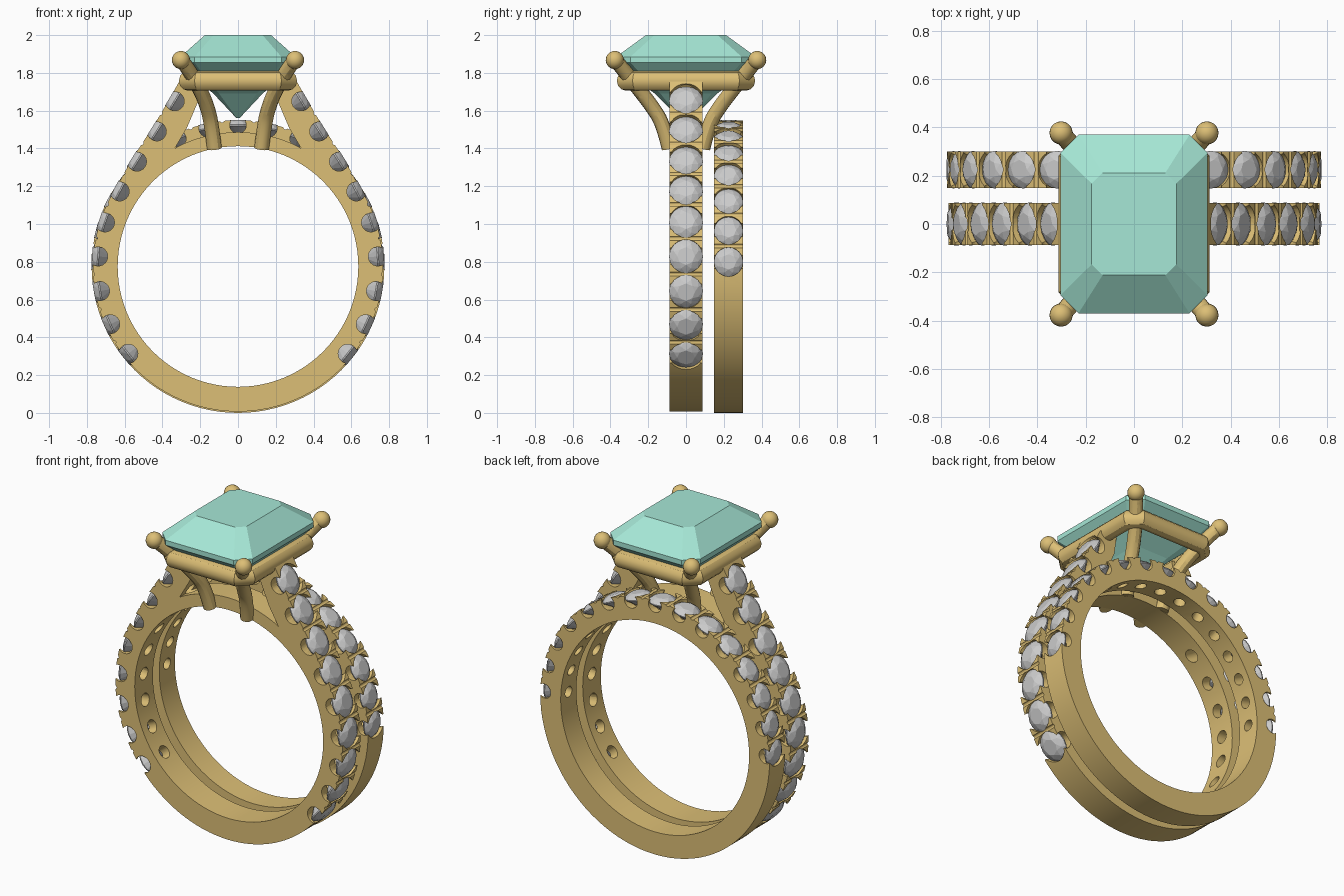
import bpy, bmesh
from math import sin, cos, radians, pi
from mathutils import Vector, Matrix

if "Cube" in bpy.data.objects:
    bpy.data.objects.remove(bpy.data.objects["Cube"])

CZ, RIN = 0.775, 0.637          # finger hole centre height and radius


def material(name, col):
    m = bpy.data.materials.new(name)
    m.diffuse_color = (*col, 1)
    m.use_nodes = True
    m.node_tree.nodes["Principled BSDF"].inputs["Base Color"].default_value = m.diffuse_color
    return m


GOLD = material("gold", (0.72, 0.52, 0.18))
TEAL = material("teal_gem", (0.38, 0.80, 0.67))


def make(name, bm, mat=None, smooth=False):
    me = bpy.data.meshes.new(name)
    bm.to_mesh(me)
    bm.free()
    ob = bpy.data.objects.new(name, me)
    bpy.context.collection.objects.link(ob)
    if mat:
        me.materials.append(mat)
    if smooth:
        shade(ob)
    return ob


def activate(ob):
    bpy.ops.object.select_all(action='DESELECT')
    ob.select_set(True)
    bpy.context.view_layer.objects.active = ob


def shade(ob):
    activate(ob)
    bpy.ops.object.shade_smooth_by_angle(angle=radians(30))


def loft(rings):
    """Closed solid through rings of equal point count."""
    bm = bmesh.new()
    vs = [[bm.verts.new(p) for p in r] for r in rings]
    n = len(vs[0])
    for a, b in zip(vs, vs[1:]):
        for i in range(n):
            bm.faces.new((a[i], a[(i + 1) % n], b[(i + 1) % n], b[i]))
    bm.faces.new(vs[0])
    bm.faces.new(vs[-1])
    bmesh.ops.recalc_face_normals(bm, faces=bm.faces)
    return bm


def circle(r, h, n, off=0.0):
    return [(r * cos(2 * pi * (i + off) / n), r * sin(2 * pi * (i + off) / n), h) for i in range(n)]


def scatter(name, template, mats, mat=None):
    """One object holding a copy of the template at each matrix."""
    tmp = bpy.data.meshes.new("tmp")
    template.to_mesh(tmp)
    template.free()
    bm = bmesh.new()
    for M in mats:
        c = tmp.copy()
        c.transform(M)
        bm.from_mesh(c)
        bpy.data.meshes.remove(c)
    bpy.data.meshes.remove(tmp)
    return make(name, bm, mat)


def arc(r, a0, a1, n):
    return [(r * cos(radians(a0 + (a1 - a0) * i / n)), CZ + r * sin(radians(a0 + (a1 - a0) * i / n)))
            for i in range(n + 1)]


def plate(name, outline, y, half):
    """Extruded xz outline with the finger hole in it."""
    bm = bmesh.new()
    for loop in (outline, arc(RIN, 0, 360, 96)[:-1]):
        vs = [bm.verts.new((x, y - half, z)) for x, z in loop]
        for i in range(len(vs)):
            bm.edges.new((vs[i - 1], vs[i]))
    bmesh.ops.triangle_fill(bm, use_beauty=True, edges=bm.edges[:])
    ext = bmesh.ops.extrude_face_region(bm, geom=bm.faces[:])
    bmesh.ops.translate(bm, vec=(0, 2 * half, 0),
                        verts=[g for g in ext["geom"] if isinstance(g, bmesh.types.BMVert)])
    bmesh.ops.recalc_face_normals(bm, faces=bm.faces)
    return make(name, bm, GOLD)


def frame(p, n, y):
    n = Vector((n[0], 0, n[1])).normalized()
    Y = Vector((0, 1, 0))
    return Matrix.Translation((p[0], y, p[1])) @ Matrix((Y.cross(n), Y, n)).transposed().to_4x4()


def brilliant(r):
    bm = bmesh.new()
    pts = (circle(.52 * r, .36 * r, 8) + circle(.78 * r, .23 * r, 8, .5) + circle(r, .04 * r, 16)
           + circle(r, -.04 * r, 16) + [(0, 0, -.8 * r)])
    for p in pts:
        bm.verts.new(p)
    bmesh.ops.convex_hull(bm, input=bm.verts[:])
    return bm


def rod(r, length):
    bm = bmesh.new()
    bmesh.ops.create_cone(bm, cap_ends=True, segments=20, radius1=r, radius2=r, depth=length,
                          matrix=Matrix.Rotation(pi / 2, 4, 'X'))
    return bm


def cut(ob, cutter):
    cutter.hide_render = True
    m = ob.modifiers.new("cut", 'BOOLEAN')
    m.operation, m.solver, m.object = 'DIFFERENCE', 'EXACT', cutter
    activate(ob)
    bpy.ops.object.modifier_apply(modifier="cut")
    bpy.data.objects.remove(cutter)


def pave(band, name, frames, slits, r):
    """Drill seats, side scallops and prong slits, then set the stones."""
    s = .985 * r
    seat = loft([circle(.42 * r, -.2, 24), circle(.42 * r, -.5 * r, 24),
                 circle(s, -.05 * r, 24), circle(s, .9 * r, 24)])
    cut(band, scatter("seat_cutter", seat, frames))
    cut(band, scatter("scallop_cutter", rod(.56 * r, .4), frames))
    cut(band, scatter("slit_cutter", rod(.011, .4), slits))
    shade(band)
    scatter(name, brilliant(r), frames)


# engagement band: round shank, rising shoulders and bridge under the head
right = arc(0.768, -90, 32.4, 50) + [(.56, 1.347), (.455, 1.506), (.361, 1.665), (.30, 1.775),
                                     (.20, 1.745), (.215, 1.64), (.27, 1.51), (.335, 1.40)]
bridge = arc(0.711, 61.5, 118.5, 20)[1:-1]
left = [(-x, z) for x, z in reversed(right)][:-1]
band = plate("engagement_band", right + bridge + left, 0, 0.0875)

# stones along both shoulders
pts = [Vector(arc(0.742, a, a, 1)[0]) for a in (-38.5, -24.3, -10.1, 4.1, 18.3, 32.4)]
pts += [Vector(p) for p in ((.535, 1.33), (.43, 1.49), (.335, 1.65))]
frames, slits = [], []
for i, p in enumerate(pts):
    t = pts[min(i + 1, 8)] - pts[max(i - 1, 0)]
    if i == 0:
        t = Vector((-p.y + CZ, p.x))
    for s in (1, -1):
        frames.append(frame((s * p.x, p.y), (s * t.y, -t.x), 0))
        if i < 8:
            d = pts[i + 1] - p
            n = Vector((d.y, -d.x)).normalized()
            q = (p + pts[i + 1]) / 2 + n * .034
            slits.append(frame((s * q.x, q.y), (s * n.x, n.y), 0))
pave(band, "engagement_stones", frames, slits, 0.09)

# wedding band with stones over its upper half
wed = plate("wedding_band", arc(0.775, -90, 270, 96)[:-1], 0.225, 0.0755)
step = 12.6


def radial(a, r):
    c, s = cos(radians(a)), sin(radians(a))
    return frame((r * c, CZ + r * s), (c, s), 0.225)


pave(wed, "wedding_stones", [radial(90 + step * k, .748) for k in range(-7, 8)],
     [radial(90 + step * (k + .5), .778) for k in range(-7, 7)], 0.078)


# centre stone: emerald cut with clipped corners
def octagon(x, y, z, c):
    return [(x, y - c, z), (x - c, y, z), (c - x, y, z), (-x, y - c, z),
            (-x, c - y, z), (c - x, -y, z), (x - c, -y, z), (x, c - y, z)]


make("centre_stone", loft([octagon(.175, .212, 2.0, .045), octagon(.305, .37, 1.885, .075),
                           octagon(.305, .37, 1.855, .075), octagon(.24, .29, 1.785, .06),
                           octagon(.13, .165, 1.69, .03), octagon(.008, .035, 1.56, .003)]), TEAL)


def tube(name, points, r, closed=False):
    cu = bpy.data.curves.new(name, 'CURVE')
    cu.dimensions, cu.bevel_depth, cu.bevel_resolution, cu.use_fill_caps = '3D', r, 4, True
    sp = cu.splines.new('POLY' if closed else 'NURBS')
    sp.points.add(len(points) - 1)
    for q, p in zip(sp.points, points):
        q.co = (*p, 1)
    sp.use_cyclic_u = closed
    if not closed:
        sp.order_u, sp.use_endpoint_u, sp.resolution_u = 3, True, 6
    ob = bpy.data.objects.new(name, cu)
    bpy.context.collection.objects.link(ob)
    cu.materials.append(GOLD)
    activate(ob)
    bpy.ops.object.convert(target='MESH')
    shade(bpy.context.object)


# gallery rail and four claws with rounded tips
tube("gallery_rail", octagon(.265, .318, 1.758, .055), .052, True)
leg = [(.125, .09, 1.40), (.14, .12, 1.53), (.165, .185, 1.63), (.205, .255, 1.72),
       (.25, .318, 1.80), (.30, .375, 1.87)]
for i, (sx, sy) in enumerate(((1, 1), (-1, 1), (-1, -1), (1, -1))):
    tube(f"claw_{i + 1}", [(sx * x, sy * y, z) for x, y, z in leg], .039)
    bm = bmesh.new()
    bmesh.ops.create_uvsphere(bm, u_segments=20, v_segments=12, radius=.048,
                              matrix=Matrix.Translation((sx * .302, sy * .377, 1.868)))
    make(f"claw_tip_{i + 1}", bm, GOLD, True)
